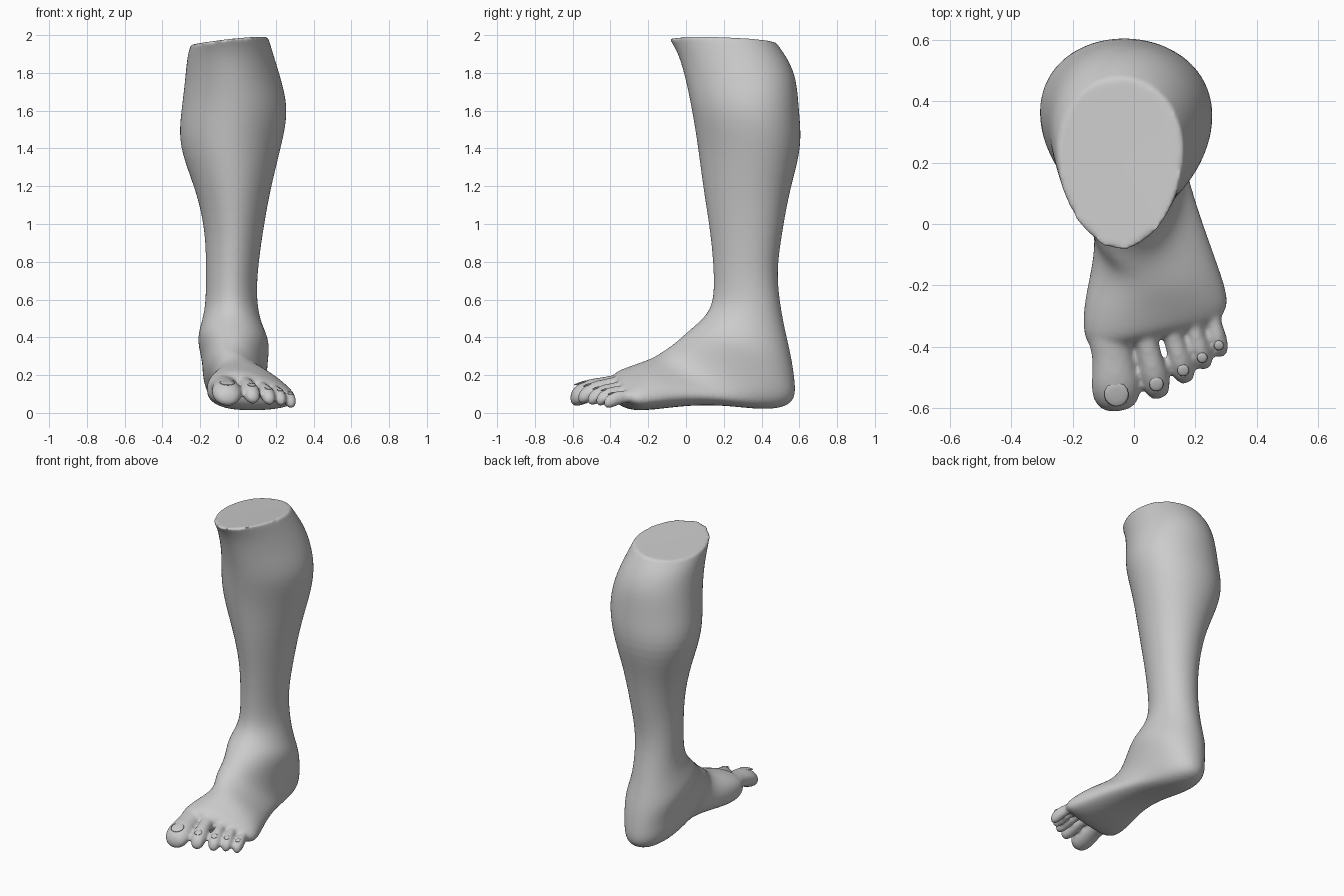
import bpy, bmesh, math
from mathutils import Vector

old = bpy.data.objects.get("Cube")
if old:
    bpy.data.objects.remove(old, do_unlink=True)

skin = bpy.data.materials.new("plain_grey")
skin.use_nodes = True
grey = (0.6, 0.6, 0.6, 1)
skin.diffuse_color = grey
skin.node_tree.nodes["Principled BSDF"].inputs["Base Color"].default_value = grey


def spow(value, power):
    return math.copysign(abs(value) ** power, value)


def finish(name, bm):
    """Turn a bmesh into a smooth shaded object."""
    bmesh.ops.recalc_face_normals(bm, faces=bm.faces)
    for face in bm.faces:
        face.smooth = True
    mesh = bpy.data.meshes.new(name)
    bm.to_mesh(mesh)
    bm.free()
    mesh.materials.append(skin)
    obj = bpy.data.objects.new(name, mesh)
    bpy.context.collection.objects.link(obj)
    return obj


def loft(rings):
    """Bridge equal rings with quads, cap both ends, keep the first rim crisp."""
    bm = bmesh.new()
    crease = bm.edges.layers.float.new("crease_edge")
    loops = [[bm.verts.new(p) for p in ring] for ring in rings]
    for a, b in zip(loops, loops[1:]):
        for i in range(len(a)):
            j = (i + 1) % len(a)
            bm.faces.new((a[i], a[j], b[j], b[i]))
    rim = bm.faces.new(loops[0])
    bm.faces.new(loops[-1])
    for edge in rim.edges:
        edge[crease] = 1
    return bm


# Leg and foot sections: front/upper point (y, z), rear/sole point (y, z), x range
SECTIONS = [
    (-.09, 1.98, .48, 1.96, -.25, .16),
    (-.04, 1.9, .54, 1.88, -.27, .19),
    (0, 1.75, .59, 1.77, -.28, .23),
    (.03, 1.6, .6, 1.6, -.3, .27),
    (.06, 1.42, .62, 1.41, -.32, .23),
    (.09, 1.18, .55, 1.18, -.22, .17),
    (.13, .95, .51, .95, -.17, .13),
    (.15, .7, .48, .75, -.17, .1),
    (.14, .57, .5, .57, -.17, .1),
    (.09, .5, .53, .42, -.2, .13),
    (.04, .46, .56, .3, -.22, .17),
    (-.02, .41, .58, .17, -.19, .16),
    (-.08, .36, .59, .04, -.19, .15),
    (-.13, .33, .43, .01, -.17, .16),
    (-.17, .3, .22, .04, -.13, .2),
    (-.22, .28, .02, .04, -.13, .25),
    (-.27, .26, -.14, .02, -.16, .29),
    (-.32, .24, -.25, .01, -.17, .31),
    (-.36, .22, -.31, .02, -.16, .3),
    (-.38, .17, -.36, .06, -.13, .27),
]
ANKLE = 9
SIDES = 24


def section(index, data):
    ty, tz, by, bz, left, right = data
    foot = max(0, index - ANKLE) / (len(SECTIONS) - 1 - ANKLE)
    front, back = Vector((0, ty, tz)), Vector((0, by, bz))
    egg = .14 if index < ANKLE else 0
    points = []
    for k in range(SIDES):
        a = math.tau * k / SIDES
        c, s = spow(math.cos(a), 1 - foot * .25), spow(math.sin(a), 1 - foot * .25)
        p = (front + back) / 2 + (front - back) / 2 * c
        p.x = (left + right) / 2 + (right - left) / 2 * s * (1 - egg * c)
        # the forefoot slants back and drops toward the little toe
        u = (p.x - left) / (right - left)
        p.y += .25 * foot ** 2 * (p.x - .07)
        p.z -= (p.z - bz) * .55 * foot * max(0, u - .4) / .6
        if index == 0:
            p.z += .02 * s
        points.append(p)
    return points


foot_parts = [finish("leg_and_foot", loft([section(i, d) for i, d in enumerate(SECTIONS)]))]

# Toe outline from root to tip: distance along, relative thickness
TOE_SHAPE = [(0, .95), (.2, .95), (.42, .82), (.6, .92), (.76, 1.04),
             (.9, .95), (.98, .7), (1.02, .35)]


def toe(name, root, tip, width, height):
    root, tip = Vector(root), Vector(tip)
    along = tip - root
    side = Vector((-along.y, along.x, 0)).normalized()
    up = Vector((0, 0, 1))

    def spine(t):
        # knuckle arches gently above the straight line
        return root + along * t + up * .02 * math.sin(math.pi * t)

    rings = []
    for t, r in TOE_SHAPE:
        ring = []
        for k in range(16):
            a = math.tau * k / 16
            ring.append(spine(t) + side * math.cos(a) * r * width / 2
                        + up * math.sin(a) * r * height / 2)
        rings.append(ring)
    foot_parts.append(finish(name, loft(rings)))

    # nail: thin rounded plate resting on the toe tip
    bm = bmesh.new()
    bmesh.ops.create_uvsphere(bm, u_segments=16, v_segments=6, radius=1)
    forward = Vector((along.x, along.y, 0)).normalized()
    centre = spine(.84) + up * height * .47
    for v in bm.verts:
        x, y, z = v.co
        v.co = (centre + side * x * width * .25 + forward * y * width * .25
                + up * (z * .005 - y * width * .08))
    finish(name + "_nail", bm)


toe("big_toe", (-.085, -.3, .15), (-.052, -.605, .08), .16, .125)
toe("second_toe", (.02, -.3, .155), (.083, -.565, .08), .093, .1)
toe("third_toe", (.1, -.28, .13), (.172, -.515, .07), .078, .09)
toe("fourth_toe", (.17, -.26, .11), (.233, -.47, .065), .068, .085)
toe("little_toe", (.235, -.22, .08), (.285, -.43, .052), .064, .08)

# Blend the toes into the foot as one continuous skin
bpy.ops.object.select_all(action="DESELECT")
for part in foot_parts:
    part.select_set(True)
body = foot_parts[0]
bpy.context.view_layer.objects.active = body
bpy.ops.object.join()
subdivide = body.modifiers.new("round_sections", "SUBSURF")
subdivide.levels = subdivide.render_levels = 2
remesh = body.modifiers.new("fuse_toes", "REMESH")
remesh.mode = "VOXEL"
remesh.voxel_size = .01
remesh.use_smooth_shade = True
soften = body.modifiers.new("soften_joins", "SMOOTH")
soften.factor = .5
soften.iterations = 6
